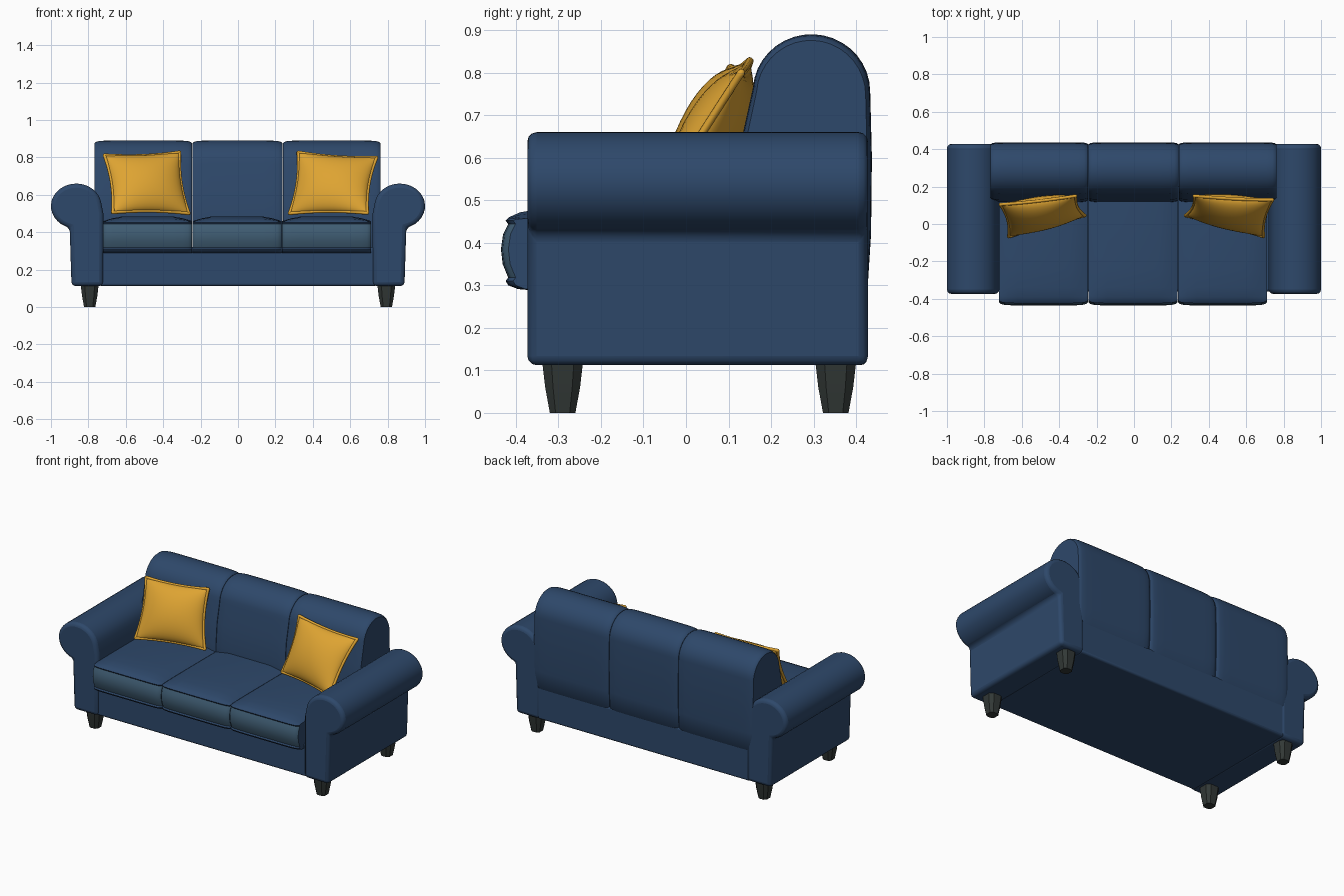
import bpy, bmesh, math
from mathutils import Vector

if "Cube" in bpy.data.objects:
    bpy.data.objects.remove(bpy.data.objects["Cube"])


def material(name, rgb):
    m = bpy.data.materials.new(name)
    m.diffuse_color = (*rgb, 1)
    m.use_nodes = True
    m.node_tree.nodes["Principled BSDF"].inputs["Base Color"].default_value = m.diffuse_color
    return m


NAVY = material("navy fabric", (0.027, 0.065, 0.145))
TEAL = material("faded blue fabric", (0.050, 0.108, 0.170))
GOLD = material("mustard fabric", (0.73, 0.37, 0.032))
WOOD = material("dark wood", (0.032, 0.040, 0.037))


def finish(bm, name, mats, bevel=0, segments=3, angle=40):
    bmesh.ops.recalc_face_normals(bm, faces=bm.faces)
    me = bpy.data.meshes.new(name)
    bm.to_mesh(me)
    bm.free()
    ob = bpy.data.objects.new(name, me)
    bpy.context.collection.objects.link(ob)
    for m in mats:
        me.materials.append(m)
    if bevel:
        b = ob.modifiers.new("bevel", 'BEVEL')
        b.width, b.segments = bevel, segments
        b.limit_method, b.angle_limit = 'ANGLE', math.radians(angle)
    bpy.ops.object.select_all(action='DESELECT')
    ob.select_set(True)
    bpy.context.view_layer.objects.active = ob
    bpy.ops.object.shade_smooth_by_angle(angle=math.radians(40))
    return ob


def loft(rings):
    """Skin a list of equal-length closed rings and cap both ends."""
    bm = bmesh.new()
    vs = [[bm.verts.new(p) for p in r] for r in rings]
    n = len(rings[0])
    for a, b in zip(vs, vs[1:]):
        for i in range(n):
            j = (i + 1) % n
            bm.faces.new((a[i], a[j], b[j], b[i]))
    bm.faces.new(vs[0])
    bm.faces.new(vs[-1][::-1])
    return bm


def arc(cx, cy, rx, ry, a0, a1, n):
    return [(cx + rx * math.cos(math.radians(a0 + (a1 - a0) * i / n)),
             cy + ry * math.sin(math.radians(a0 + (a1 - a0) * i / n))) for i in range(n + 1)]


def box(name, lo, hi, mat, bevel):
    ring = [(lo[0], lo[1]), (hi[0], lo[1]), (hi[0], hi[1]), (lo[0], hi[1])]
    return finish(loft([[(x, y, z) for x, y in ring] for z in (lo[2], hi[2])]), name, [mat], bevel)


# Base frame
box("base_frame", (-0.74, -0.36, 0.113), (0.74, 0.425, 0.32), NAVY, 0.012)

# Rolled arms
arm = [(0.89, 0.112), (0.72, 0.112), (0.72, 0.50)] + arc(0.865, 0.54, 0.135, 0.12, 172, -75, 22)
for side, s in (("right", 1), ("left", -1)):
    bm = loft([[(s * x, y, z) for x, z in arm] for y in (-0.373, 0.428)])
    finish(bm, side + "_arm", [NAVY], 0.022)

# Tapered legs
for side, s in (("right", 1), ("left", -1)):
    for end, y in (("front", -0.29), ("back", 0.352)):
        rings = []
        for z, h in ((0, 0.030), (0.06, 0.041), (0.12, 0.048)):
            c = h * 0.55
            outline = [(h, -c), (h, c), (c, h), (-c, h), (-h, c), (-h, -c), (-c, -h), (c, -h)]
            rings.append([(s * 0.793 + dx, y + dy, z) for dx, dy in outline])
        finish(loft(rings), f"{end}_{side}_leg", [WOOD])

# Cushion sections: distance from the end, and profile scale there
ROUND = [(0, 0.93), (0.008, 0.965), (0.022, 0.985), (0.05, 0.997), (0.10, 1.0)]


def stations(x0, x1):
    return [(x0 + d, k) for d, k in ROUND] + [(x1 - d, k) for d, k in reversed(ROUND)]


# Back cushions with arched tops
back = [(0.14, 0.30), (0.115, 0.40), (0.118, 0.50), (0.13, 0.64)] \
    + arc(0.295, 0.755, 0.138, 0.135, 176, 0, 18) + [(0.437, 0.60), (0.435, 0.42), (0.428, 0.31), (0.415, 0.295)]
for i, (x0, x1) in enumerate(((-0.767, -0.245), (-0.243, 0.238), (0.24, 0.762))):
    rings = [[(x, 0.28 + (y - 0.28) * k, 0.55 + (z - 0.55) * (1 - (1 - k) * 0.6)) for y, z in back]
             for x, k in stations(x0, x1)]
    finish(loft(rings), f"back_cushion_{i + 1}", [NAVY])

# Seat cushions: crowned top, paler front border between two piped seams
seat = [(0.20, 0.30), (-0.36, 0.288), (-0.395, 0.291), (-0.418, 0.300), (-0.424, 0.310), (-0.418, 0.318),
        (-0.431, 0.35), (-0.435, 0.385), (-0.430, 0.42), (-0.418, 0.444), (-0.424, 0.452), (-0.416, 0.461),
        (-0.390, 0.475), (-0.34, 0.485), (-0.24, 0.490), (0.0, 0.488), (0.20, 0.48)]
for i, (x0, x1) in enumerate(((-0.722, -0.245), (-0.243, 0.233), (0.235, 0.712))):
    mid, half = (x0 + x1) / 2, (x1 - x0) / 2
    rings = []
    for x, k in stations(x0, x1):
        crown = 1 - 0.9 * abs((x - mid) / half) ** 3
        rings.append([(x, y + (1 - k) * 0.25 * (y < -0.3),
                       0.455 + (z - 0.455) * crown if z > 0.455 else z) for y, z in seat])
    bm = loft(rings)
    for f in bm.faces:
        c = f.calc_center_median()
        if len(f.verts) == 4 and c.y < -0.39 and 0.318 < c.z < 0.444:
            f.material_index = 1
    finish(bm, f"seat_cushion_{i + 1}", [NAVY, TEAL])


# Throw pillows: a puffed sheet between four corners, piped around the rim
def pillow(name, bl, br, tl, tr, puff=0.07, n=20):
    bl, br, tl, tr = map(Vector, (bl, br, tl, tr))
    normal = (br - bl + tr - tl).cross(tl - bl + tr - br).normalized()

    def point(s, t, side):
        u = s * (1 - 0.09 * (1 - t * t))
        v = t * (1 - 0.07 * (1 - s * s))
        p = (bl * (1 - u) * (1 - v) + br * (1 + u) * (1 - v) + tl * (1 - u) * (1 + v) + tr * (1 + u) * (1 + v)) / 4
        return p + normal * side * puff * ((1 - s * s) * (1 - t * t)) ** 0.55

    bm = bmesh.new()
    val = [math.sin(math.pi / 2 * (2 * i / n - 1)) for i in range(n + 1)]
    for side in (1, -1):
        g = [[bm.verts.new(point(s, t, side)) for s in val] for t in val]
        for a, b in zip(g, g[1:]):
            for i in range(n):
                bm.faces.new((a[i], a[i + 1], b[i + 1], b[i]))
    bmesh.ops.remove_doubles(bm, verts=bm.verts, dist=0.0001)
    finish(bm, name, [GOLD])

    rim = [(s, -1) for s in val[:-1]] + [(1, t) for t in val[:-1]] \
        + [(-s, 1) for s in val[:-1]] + [(-1, -t) for t in val[:-1]]
    cu = bpy.data.curves.new(name + "_piping", 'CURVE')
    cu.dimensions, cu.bevel_depth, cu.bevel_resolution = '3D', 0.009, 2
    sp = cu.splines.new('POLY')
    sp.points.add(len(rim) - 1)
    for q, (s, t) in zip(sp.points, rim):
        q.co = (*point(s, t, 0), 1)
    sp.use_cyclic_u = True
    cu.materials.append(GOLD)
    bpy.context.collection.objects.link(bpy.data.objects.new(name + "_piping", cu))


pillow("left_pillow", (-0.67, -0.068, 0.505), (-0.262, 0.045, 0.50), (-0.715, 0.105, 0.812), (-0.312, 0.15, 0.828))
pillow("right_pillow", (0.275, 0.045, 0.50), (0.692, -0.068, 0.502), (0.322, 0.15, 0.828), (0.742, 0.13, 0.80))
